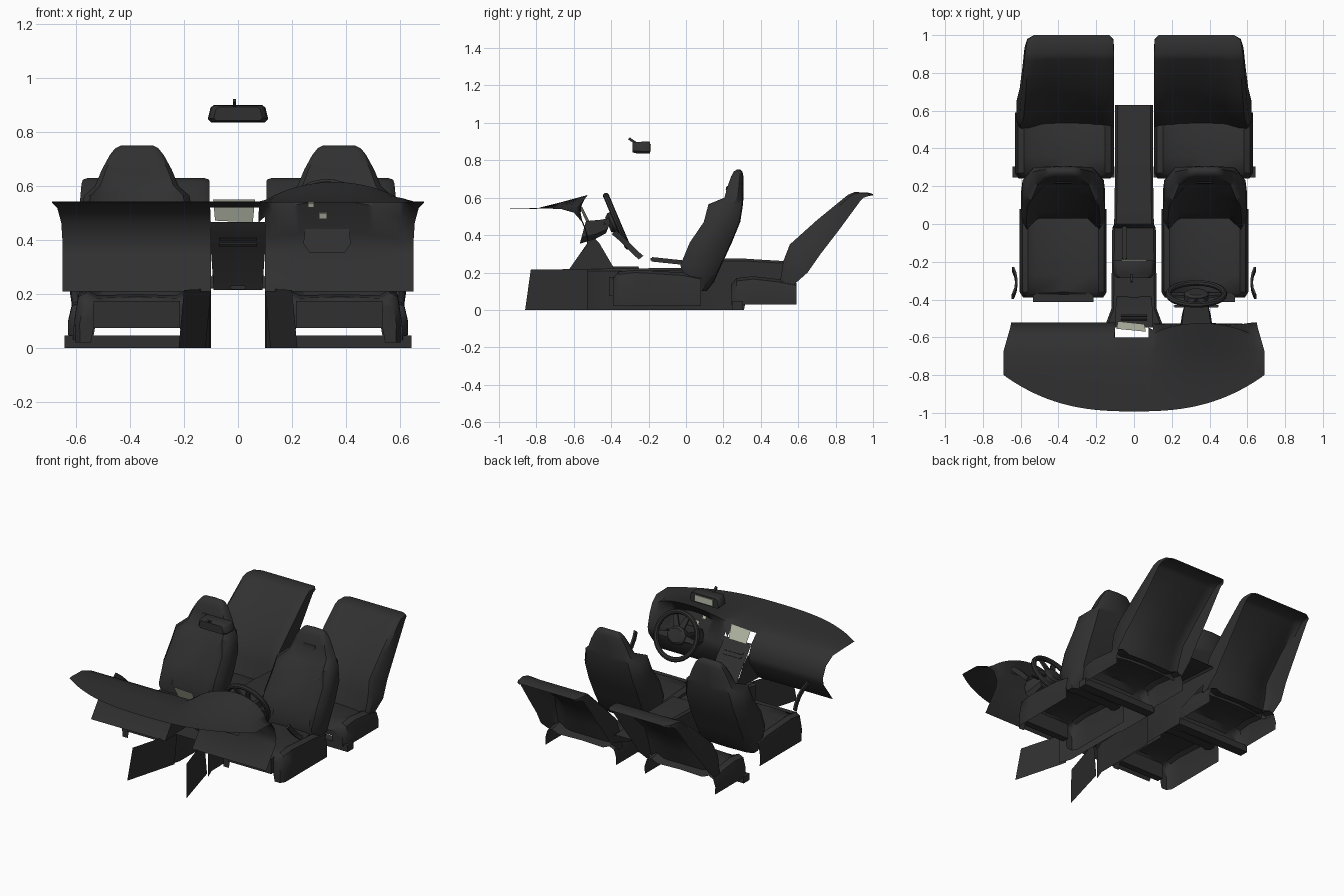
import bpy, bmesh, math
from mathutils import Matrix, Vector


def mat(name, c):
    m = bpy.data.materials.new(name)
    m.diffuse_color = (*c, 1)
    return m


TRIM = mat("charcoal_trim", (0.03, 0.03, 0.03))
SCREEN = mat("pale_green_display", (0.5, 0.53, 0.42))


def finish(name, bm, m=TRIM, angle=40):
    bmesh.ops.recalc_face_normals(bm, faces=bm.faces)
    me = bpy.data.meshes.new(name)
    bm.to_mesh(me)
    bm.free()
    me.materials.append(m)
    ob = bpy.data.objects.new(name, me)
    bpy.context.collection.objects.link(ob)
    bpy.ops.object.select_all(action='DESELECT')
    ob.select_set(True)
    bpy.context.view_layer.objects.active = ob
    bpy.ops.object.shade_smooth_by_angle(angle=math.radians(angle))
    return ob


def loft(name, rings, closed=True, caps=True, m=TRIM, extra=None):
    bm = bmesh.new()
    vs = [[bm.verts.new(p) for p in r] for r in rings]
    n = len(rings[0])
    for a, b in zip(vs, vs[1:]):
        for i in range(n if closed else n - 1):
            j = (i + 1) % n
            bm.faces.new((a[i], a[j], b[j], b[i]))
    if closed and caps:
        bm.faces.new(vs[0])
        bm.faces.new(vs[-1])
    if extra:                       # front face closing an open shell
        bm.faces.new(vs[0] + [bm.verts.new(p) for p in extra])
    return finish(name, bm, m)


def box(name, c, size, rx=0, m=TRIM, bevel=0):
    bm = bmesh.new()
    bmesh.ops.create_cube(bm, size=1)
    bmesh.ops.scale(bm, vec=size, verts=bm.verts)
    if bevel:
        bmesh.ops.bevel(bm, geom=bm.edges[:], offset=bevel, segments=2, affect='EDGES')
    bmesh.ops.transform(bm, matrix=Matrix.Translation(c) @ Matrix.Rotation(rx, 4, 'X'), verts=bm.verts)
    return finish(name, bm, m)


# ---- dashboard: one sheet, hood raised over the instruments ----
def dash_column(u):
    x = u * 0.65
    yf = -0.992 + 0.192 * abs(u) ** 2.6
    d = (x - 0.345) / 0.265
    b = math.cos(d * math.pi / 2) ** 0.6 if abs(d) < 1 else 0
    base = [(yf, 0.54), (-0.79, 0.543), (-0.67, 0.54), (-0.6, 0.52),
            (-0.548, 0.465), (-0.522, 0.39), (-0.53, 0.345), (-0.63, 0.21)]
    hood = [(yf, 0.54), (-0.79, 0.545), (-0.66, 0.578), (-0.525, 0.615),
            (-0.59, 0.545), (-0.54, 0.43), (-0.525, 0.36), (-0.63, 0.21)]
    wide = [0.69, 0.69, 0.69, 0.67, 0.655, 0.65, 0.65, 0.65]
    return [(u * w, p + (r - p) * b, q + (s - q) * b)
            for w, (p, q), (r, s) in zip(wide, base, hood)]


bm = bmesh.new()
N = 52
cols = [[bm.verts.new(p) for p in dash_column(-1 + 2 * i / N)] for i in range(N + 1)]
for i in range(N):
    mid = (-1 + (2 * i + 1) / N) * 0.65
    for k in range(7):
        if (k == 3 and -0.09 < mid < 0.065) or (k > 3 and abs(mid) < 0.1):   # centre stack opening
            continue
        bm.faces.new((cols[i][k], cols[i + 1][k], cols[i + 1][k + 1], cols[i][k + 1]))
finish("dashboard", bm, angle=50)

# ---- centre stack, display, instruments ----
loft("centre_stack", [[(-w, y, z), (w, y, z)] for y, z, w in
     [(-0.548, 0.466, 0.1), (-0.52, 0.42, 0.1), (-0.465, 0.36, 0.1), (-0.38, 0.215, 0.09)]], closed=False)
for s in (-1, 1):
    bm = bmesh.new()
    bm.faces.new([bm.verts.new((s * 0.1, y, z)) for y, z in
                  ((-0.63, 0.21), (-0.53, 0.345), (-0.52, 0.41), (-0.465, 0.36), (-0.38, 0.215))])
    finish("stack_side", bm)
loft("display", [[(-0.085, -0.515, 0.472), (-0.092, -0.555, 0.55)],
                 [(0.055, -0.53, 0.465), (0.063, -0.57, 0.55)]], closed=False, m=SCREEN)
for x, y, z, w in ((0.27, -0.585, 0.53, 0.022), (0.315, -0.567, 0.49, 0.03)):
    box("gauge", (x, y, z), (w, 0.009, w * 0.8), math.radians(24), SCREEN)
for z in (0.385, 0.405):
    box("control_panel", (0, -0.488 - (z - 0.385) * 0.9, z), (0.14, 0.012, 0.014), math.radians(42))

# ---- centre console: open shell with flared footwell plates ----
loft("console", [[(-w, y, b), (-w, y, t - 0.012), (-w + 0.012, y, t), (w - 0.012, y, t), (w, y, t - 0.012), (w, y, b)]
     for y, w, b, t in [(-0.53, 0.15, 0, 0.22), (-0.45, 0.12, 0, 0.22), (-0.02, 0.115, 0, 0.225),
                        (0.0, 0.105, 0, 0.272), (0.31, 0.1, 0, 0.275), (0.33, 0.1, 0.1, 0.273),
                        (0.63, 0.1, 0.2, 0.255)]], closed=False)
for s in (-1, 1):
    loft("footwell_plate", [[(s * 0.12, -0.5, 0), (s * 0.1, -0.5, 0.22)],
                            [(s * 0.22, -0.86, 0), (s * 0.2, -0.83, 0.215)]], closed=False)
box("parking_brake", (-0.05, -0.1, 0.262), (0.028, 0.18, 0.024), math.radians(-6), bevel=0.006)
box("shifter_plate", (0.0, -0.33, 0.224), (0.06, 0.16, 0.015), bevel=0.004)


# ---- seats ----
def cushion(name, cx, w, y0, y1, zb, zt):
    # shell open underneath and behind, arched front face
    rings = []
    for y, k, dz in [(y0, 0.92, -0.04), (y0 + 0.03, 1, -0.005), (y0 + 0.12, 1, 0.005),
                     (y1 - 0.1, 1, -0.01), (y1, 1, -0.03)]:
        t = zt + dz
        half = [(-w, zb), (-w * 1.01, (zb + t) / 2),
                (-w * 0.95, t), (-w * 0.82, t + 0.015), (-w * 0.64, t - 0.005), (0, t)]
        rings.append([(cx + x * k, y, z) for x, z in half + [(-x, z) for x, z in half[-2::-1]]])
    arch = [(cx + x, y0, z) for x, z in ((0.17, zb), (0.16, zb + 0.055), (-0.16, zb + 0.055), (-0.17, zb))]
    return loft(name, rings, closed=False, extra=arch)


BACK = [  # height, half width, bolster front, centre front, rear
    (0.10, 0.19, 0.03, 0.045, 0.11), (0.15, 0.205, -0.005, 0.03, 0.15), (0.24, 0.218, -0.03, 0.03, 0.19),
    (0.36, 0.222, 0.02, 0.065, 0.245), (0.47, 0.215, 0.095, 0.125, 0.29), (0.565, 0.195, 0.12, 0.18, 0.305),
    (0.60, 0.155, 0.205, 0.21, 0.307), (0.66, 0.13, 0.222, 0.222, 0.308), (0.715, 0.1, 0.242, 0.242, 0.307),
    (0.74, 0.08, 0.255, 0.255, 0.302), (0.75, 0.06, 0.272, 0.272, 0.29)]
REAR = [  # front y, z, rear y, z, outer x, inner x, centre recess
    (0.50, 0.13, 0.56, 0.12, 0.61, 0.105, 0.5), (0.52, 0.26, 0.65, 0.20, 0.622, 0.105, 0.4),
    (0.555, 0.35, 0.72, 0.30, 0.605, 0.105, 0.33), (0.70, 0.48, 0.82, 0.43, 0.592, 0.105, 0.25),
    (0.865, 0.615, 0.93, 0.58, 0.58, 0.105, 0.1), (0.90, 0.63, 0.95, 0.60, 0.575, 0.107, 0),
    (0.97, 0.628, 0.98, 0.61, 0.565, 0.11, 0), (1.0, 0.62, 1.0, 0.612, 0.53, 0.13, 0)]

for s in (-1, 1):
    cx = s * 0.375
    cushion("front_seat_cushion", cx, 0.228, -0.39, 0.08, 0.02, 0.195)
    box("front_seat_bar", (cx, -0.39, 0.125), (0.32, 0.045, 0.1))
    rings = []
    for z, w, bol, f, r in BACK:
        half = [(0, r), (-w * 0.8, r - 0.005), (-w, r - (r - bol) * 0.3), (-w, bol + (r - bol) * 0.2),
                (-w * 0.88, bol), (-w * 0.62, f), (0, f)]
        rings.append([(cx + x, y, z) for x, y in half + [(-x, y) for x, y in half[-2:0:-1]]])
    loft("front_seat_back", rings)
    box("headrest_slot", (cx, 0.219, 0.65), (0.09, 0.01, 0.025), math.radians(-12), bevel=0.003)

    # rear seat: open-backed shell with side flanges, outer bolster stronger
    cushion("rear_seat_cushion", s * 0.368, 0.26, 0.24, 0.59, 0.03, 0.16)
    box("rear_seat_rail", (s * 0.372, 0.275, 0.023), (0.54, 0.06, 0.045))
    rings = []
    for fy, fz, by, bz, xo, xi, rec in REAR:
        f, b = Vector((fy, fz)), Vector((by, bz))
        sec = [(0, 1), (0, 0.2), (0.04, 0), (0.12, rec * 0.2), (0.25, rec * 0.85), (0.5, rec),
               (0.75, rec * 0.9), (0.88, rec * 0.6), (0.96, rec * 0.5), (1, max(0.2, rec * 0.6)), (1, 1)]
        rings.append([(s * (xo + (xi - xo) * t), *f.lerp(b, q)) for t, q in sec])
    loft("rear_seat_back", rings, closed=False)

    # door handle: bowed strip
    path = [(0.642, -0.385, 0.415), (0.628, -0.35, 0.385), (0.622, -0.31, 0.345),
            (0.628, -0.27, 0.305), (0.64, -0.24, 0.28)]
    loft("door_handle", [[(s * (x + a), y + b, z + b * 0.8) for a, b in
         ((-0.006, -0.012), (0.006, -0.012), (0.006, 0.012), (-0.006, 0.012))] for x, y, z in path])

# ---- steering wheel ----
wheel = Matrix.Translation((0.33, -0.37, 0.475)) @ Matrix.Rotation(math.radians(-67), 4, 'X')
rings = []
for i in range(33):
    a = i / 32 * math.tau
    rings.append([wheel @ Vector(((0.148 + 0.016 * math.cos(t)) * math.cos(a),
                                  (0.148 + 0.016 * math.cos(t)) * math.sin(a), 0.016 * math.sin(t)))
                  for t in [k * math.tau / 8 for k in range(8)]])
loft("steering_wheel_rim", rings, caps=False)
loft("steering_hub", [[wheel @ Vector((r * math.cos(a), r * 0.9 * math.sin(a), z))
     for a in [k * math.tau / 16 for k in range(16)]]
     for r, z in ((0.045, -0.05), (0.065, -0.03), (0.065, 0.0), (0.05, 0.012))])
for deg in (5, 175, 250, 290):
    a = math.radians(deg)
    d, n = Vector((math.cos(a), math.sin(a), 0)), Vector((-math.sin(a), math.cos(a), 0))
    loft("steering_spoke", [[wheel @ (d * r + n * p + Vector((0, 0, z - 0.01))) for p, z in
         ((-w, -0.006), (w, -0.006), (w, 0.006), (-w, 0.006))] for r, w in ((0.04, 0.022), (0.146, 0.013))])
# column shroud and stalks
loft("steering_column", [[(0.33 + x * k, y + z * 0.3, c + z * k) for x, z in
     ((-0.08, -0.03), (-0.06, -0.06), (0.06, -0.06), (0.08, -0.03), (0.07, 0.05), (-0.07, 0.05))]
     for y, c, k in ((-0.55, 0.42, 1.1), (-0.47, 0.435, 0.95), (-0.41, 0.455, 0.75))])
for s in (-1, 1):
    box("column_stalk", (0.33 + s * 0.085, -0.435, 0.46), (0.07, 0.014, 0.014), bevel=0.004)

# ---- rear-view mirror ----
loft("mirror_housing", [[(x * k, y, 0.868 + z * k) for x, z in
     ((-0.112, -0.02), (-0.1, -0.032), (0.1, -0.032), (0.112, -0.02), (0.102, 0.022), (0.09, 0.032),
      (-0.09, 0.032), (-0.102, 0.022))] for y, k in ((-0.285, 0.8), (-0.265, 0.96), (-0.2, 1.0), (-0.192, 0.95))])
box("mirror_glass", (0, -0.19, 0.868), (0.13, 0.005, 0.04), m=SCREEN)
box("mirror_stem", (-0.013, -0.285, 0.903), (0.012, 0.05, 0.014), math.radians(-35))
